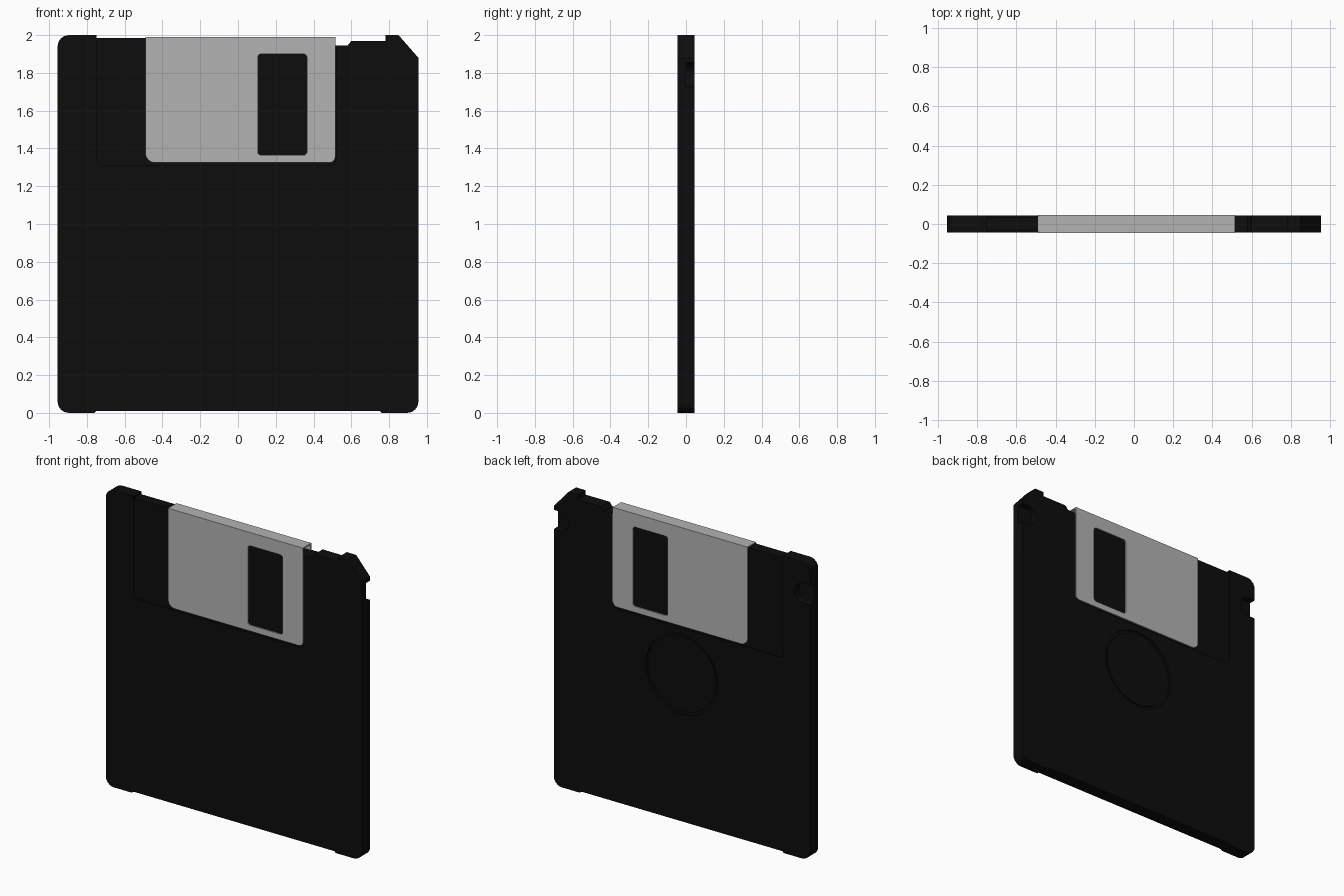
import bpy, bmesh, math

if "Cube" in bpy.data.objects:
    bpy.data.objects.remove(bpy.data.objects["Cube"])

T = 0.044          # half thickness of the case

black = bpy.data.materials.new("black_plastic")
black.diffuse_color = (0.004, 0.004, 0.004, 1)
black.use_nodes = True
black.node_tree.nodes["Principled BSDF"].inputs["Base Color"].default_value = black.diffuse_color
grey = bpy.data.materials.new("shutter_metal")
grey.diffuse_color = (0.45, 0.45, 0.45, 1)
grey.use_nodes = True
grey.node_tree.nodes["Principled BSDF"].inputs["Base Color"].default_value = grey.diffuse_color


def rounded(corners, n=6):
    """Outline from (x, z, radius) corners; a radius of 0 keeps it sharp."""
    out = []
    for i, (x, z, r) in enumerate(corners):
        if r == 0:
            out.append((x, z))
            continue
        ends = []
        for q in (corners[i - 1], corners[(i + 1) % len(corners)]):
            d = math.hypot(q[0] - x, q[1] - z)
            ends.append(((q[0] - x) / d * r, (q[1] - z) / d * r))
        (ax, az), (bx, bz) = ends
        for k in range(n + 1):
            t = math.pi / 2 * k / n
            a, b = 1 - math.sin(t), 1 - math.cos(t)
            out.append((x + ax * a + bx * b, z + az * a + bz * b))
    return out


def rect(x0, x1, z0, z1, r=0.0):
    return rounded([(x0, z0, r), (x1, z0, r), (x1, z1, r), (x0, z1, r)])


def circle(x, z, r, n=48):
    return [(x + r * math.cos(2 * math.pi * k / n),
             z + r * math.sin(2 * math.pi * k / n)) for k in range(n)]


def prism(name, outline, y0, y1, mat=None):
    bm = bmesh.new()
    face = bm.faces.new([bm.verts.new((x, y0, z)) for x, z in outline])
    ext = bmesh.ops.extrude_face_region(bm, geom=[face])
    moved = [v for v in ext["geom"] if isinstance(v, bmesh.types.BMVert)]
    bmesh.ops.translate(bm, verts=moved, vec=(0, y1 - y0, 0))
    bmesh.ops.recalc_face_normals(bm, faces=bm.faces)
    me = bpy.data.meshes.new(name)
    bm.to_mesh(me)
    bm.free()
    ob = bpy.data.objects.new(name, me)
    bpy.context.collection.objects.link(ob)
    if mat:
        me.materials.append(mat)
    return ob


def cut(target, outline, y0, y1):
    cutter = prism("cutter", outline, y0, y1)
    cutter.hide_render = True
    mod = target.modifiers.new("cut", 'BOOLEAN')
    mod.operation = 'DIFFERENCE'
    mod.solver = 'EXACT'
    mod.object = cutter
    bpy.context.view_layer.objects.active = target
    bpy.ops.object.modifier_apply(modifier=mod.name)
    bpy.data.objects.remove(cutter)


# Case: rounded square with keyed corner and stepped top edge
case = prism("case", rounded([
    (-0.955, 0, 0.06), (-0.76, 0, 0), (-0.75, 0.01, 0), (0.75, 0.01, 0),
    (0.76, 0, 0), (0.955, 0, 0.06), (0.955, 1.88, 0), (0.85, 2, 0),
    (0.78, 2, 0), (0.78, 1.97, 0), (0.60, 1.97, 0), (0.58, 1.945, 0),
    (-0.47, 1.945, 0), (-0.47, 1.985, 0), (-0.75, 1.985, 0),
    (-0.75, 2, 0), (-0.955, 2, 0.06)]), -T, T, black)

# Shallow shutter track on both faces
track = rounded([(-0.75, 1.313, 0.03), (0.518, 1.313, 0.03),
                 (0.518, 2.1, 0), (-0.75, 2.1, 0)])
cut(case, track, -0.1, -T + 0.008)
cut(case, track, T - 0.008, 0.1)

# Side locating notches, open at the back half of both edges
for s in (-1, 1):
    notch = [(s * 1.0, 1.725), (s * 1.0, 1.855)]
    notch += [(s * (0.905 - 0.065 * math.sin(math.pi * k / 12)),
               1.79 + 0.065 * math.cos(math.pi * k / 12)) for k in range(13)]
    cut(case, notch, 0.0, 0.1)

# Hub opening in the back, with the hub plate set in it
cut(case, circle(0, 1.0, 0.27), T - 0.014, 0.1)
prism("hub_plate", circle(0, 1.0, 0.252), T - 0.016, T - 0.006, black)

# Sliding shutter: folded sheet with a window through both leaves
shutter = prism("shutter", rounded([
    (-0.49, 1.325, 0.05), (0.515, 1.325, 0.03),
    (0.515, 1.99, 0), (-0.49, 1.99, 0)]), -0.045, 0.045, grey)
cut(shutter, rect(-0.6, 0.6, 1.2, 1.982), -0.0375, 0.0375)
cut(shutter, rect(0.105, 0.365, 1.365, 1.90, 0.018), -0.1, 0.1)

# Smooth the rounded corners, keep edges sharp
for ob in bpy.context.collection.objects:
    bpy.ops.object.select_all(action='DESELECT')
    ob.select_set(True)
    bpy.context.view_layer.objects.active = ob
    bpy.ops.object.shade_smooth_by_angle(angle=math.radians(30))
